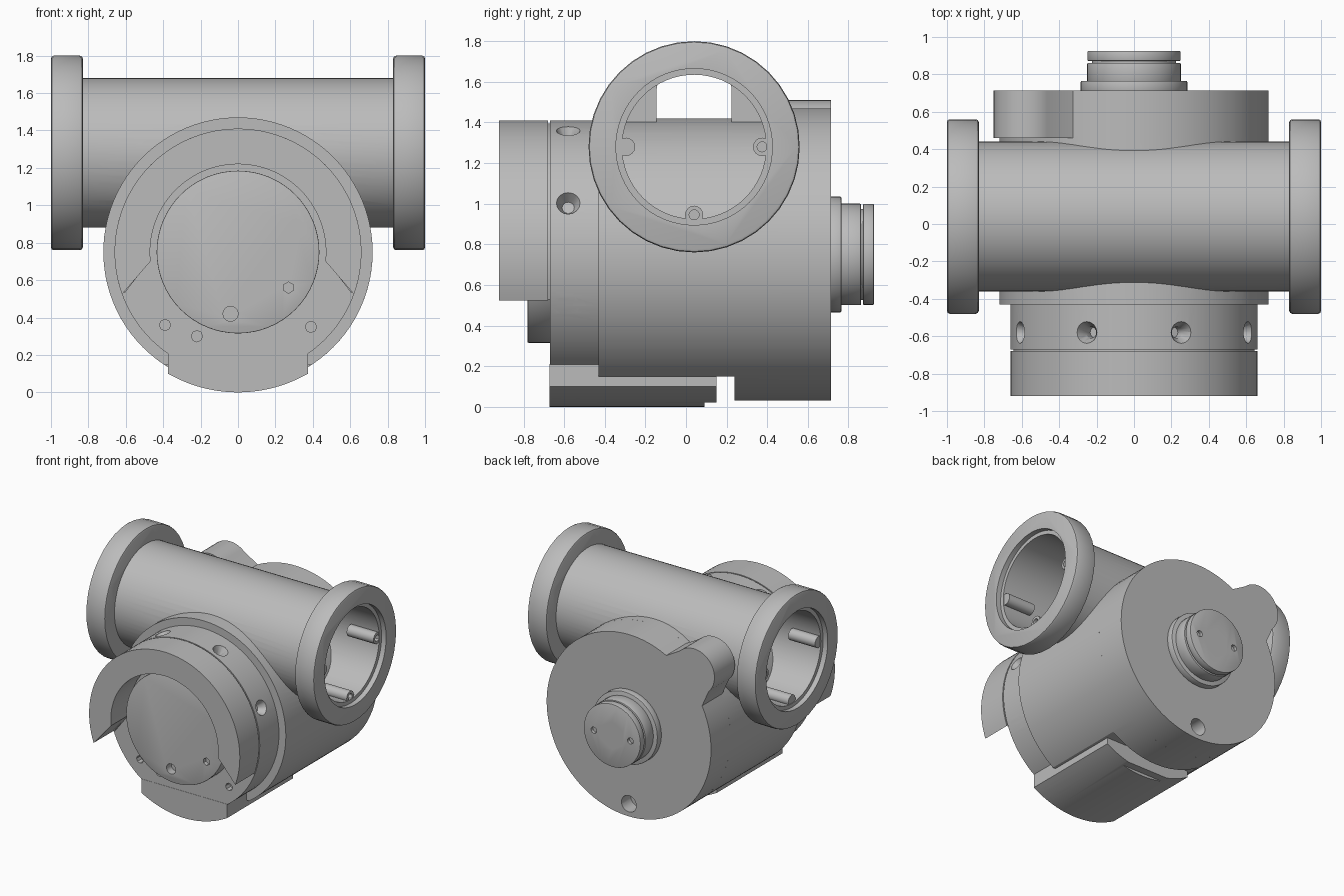
import bpy, bmesh
from math import sin, cos, radians
from mathutils import Vector, Matrix

cube = bpy.data.objects.get("Cube")
if cube:
    bpy.data.objects.remove(cube)

grey = bpy.data.materials.new("machined grey")
grey.use_nodes = True
grey.diffuse_color = (0.5, 0.5, 0.5, 1)
grey.node_tree.nodes["Principled BSDF"].inputs["Base Color"].default_value = grey.diffuse_color

AXIS_Z = 0.75           # height of the main barrel axis
PIPE_Y, PIPE_Z = 0.04, 1.28


def finish(name, bm):
    bmesh.ops.recalc_face_normals(bm, faces=bm.faces)
    mesh = bpy.data.meshes.new(name)
    bm.to_mesh(mesh)
    bm.free()
    mesh.materials.append(grey)
    obj = bpy.data.objects.new(name, mesh)
    bpy.context.collection.objects.link(obj)
    return obj


def cyl(name, start, end, r, r2=None, sides=64, bevel=0):
    """Cylinder or cone between two points, optionally with softened rims."""
    a, b = Vector(start), Vector(end)
    bm = bmesh.new()
    bmesh.ops.create_cone(bm, cap_ends=True, segments=sides, radius1=r,
                          radius2=r if r2 is None else r2, depth=(b - a).length)
    if bevel:
        rims = [e for e in bm.edges if abs(e.verts[0].co.z - e.verts[1].co.z) < 1e-5]
        bmesh.ops.bevel(bm, geom=rims, offset=bevel, segments=2, profile=0.5, affect='EDGES')
    rot = (b - a).to_track_quat('Z', 'Y').to_matrix().to_4x4()
    bm.transform(Matrix.Translation((a + b) / 2) @ rot)
    return finish(name, bm)


def barrel(name, y0, y1, r, **kw):
    return cyl(name, (0, y0, AXIS_Z), (0, y1, AXIS_Z), r, **kw)


def hole(x, z, y0, y1, r, **kw):
    return cyl("cutter", (x, y0, z), (x, y1, z), r, **{"sides": 20, **kw})


def arc(r, a0, a1, n, cx=0, cz=AXIS_Z):
    angles = [radians(a0 + (a1 - a0) * i / n) for i in range(n + 1)]
    return [(cx + r * cos(t), cz + r * sin(t)) for t in angles]


def prism(name, points, y0, y1):
    """Extrude an x-z outline along y."""
    bm = bmesh.new()
    face = bm.faces.new([bm.verts.new((x, y0, z)) for x, z in points])
    out = bmesh.ops.extrude_face_region(bm, geom=[face])["geom"]
    moved = [v for v in out if isinstance(v, bmesh.types.BMVert)]
    bmesh.ops.translate(bm, verts=moved, vec=(0, y1 - y0, 0))
    return finish(name, bm)


def box(name, lo, hi, bevel=0):
    bm = bmesh.new()
    bmesh.ops.create_cube(bm, size=1)
    for v in bm.verts:
        v.co = [l + (h - l) * (c + 0.5) for l, h, c in zip(lo, hi, v.co)]
    if bevel:
        long_edges = [e for e in bm.edges if abs(e.verts[0].co.x - e.verts[1].co.x) > 0.01]
        bmesh.ops.bevel(bm, geom=long_edges, offset=bevel, segments=6, profile=0.5, affect='EDGES')
    return finish(name, bm)


def combine(obj, tools, op='DIFFERENCE'):
    bpy.context.view_layer.objects.active = obj
    for tool in tools:
        mod = obj.modifiers.new("combine", 'BOOLEAN')
        mod.operation, mod.solver, mod.object = op, 'EXACT', tool
        bpy.ops.object.modifier_apply(modifier=mod.name)
        bpy.data.objects.remove(tool)


def along_pipe(name, x0, x1, r, **kw):
    return cyl(name, (x0, PIPE_Y, PIPE_Z), (x1, PIPE_Y, PIPE_Z), r, **kw)


# Main barrel merged with the crossing pipe, bored from both ends
housing = barrel("housing", -0.43, 0.47, 0.72, sides=96)
combine(housing, [along_pipe("pipe", -0.86, 0.86, 0.4)], 'UNION')
combine(housing, [along_pipe("cutter", s * 0.15, s * 1.1, 0.355) for s in (-1, 1)])
combine(housing, [box("cutter", (-0.5, -0.145, 1.3), (0.5, 0.225, 1.64), 0.08)])
combine(housing, [barrel("core", -0.4, 0.44, 0.67, sides=96)], 'UNION')
combine(housing, [box("cutter", (-0.6, -0.6, -0.1), (0.6, 0.24, 0.15))])

# Pipe flanges with a recessed lip and three screw lugs inside
for side, s in (("left", 1), ("right", -1)):
    flange = along_pipe(side + "_flange", s * 0.83, s, 0.52, sides=40, bevel=0.015)
    combine(flange, [along_pipe("cutter", s * 0.7, s * 1.1, 0.355),
                     along_pipe("cutter", s * 0.96, s * 1.1, 0.385)])
    for i, angle in enumerate((0, 180, 270)):
        y = PIPE_Y + 0.335 * cos(radians(angle))
        z = PIPE_Z + 0.335 * sin(radians(angle))
        lug = cyl(f"{side}_screw_lug_{i + 1}", (s * 0.72, y, z), (s * 0.955, y, z), 0.045, sides=16)
        combine(lug, [cyl("cutter", (s * 0.88, y, z), (s * 1.1, y, z), 0.025, sides=12)])

# Front ring with eight countersunk radial holes, and the curved foot under it
ring = barrel("front_ring", -0.67, -0.42, 0.66, sides=96)
foot = prism("foot", arc(0.75, 240, 300, 24) + [(0.375, 0.21), (-0.375, 0.21)], -0.672, 0.15)
combine(foot, [box("cutter", (-0.6, 0.09, -0.1), (0.6, 0.3, 0.022))])


def radial_cutters(r, angles):
    for angle in angles:
        d = Vector((sin(radians(angle)), 0, cos(radians(angle))))
        mid = Vector((0, -0.58, AXIS_Z))
        yield cyl("cutter", mid + d * (r - 0.06), mid + d * (r + 0.02), 0.03, 0.068, sides=16)
        yield cyl("cutter", mid + d * (r - 0.12), mid + d * (r - 0.04), 0.03, sides=16)


combine(ring, list(radial_cutters(0.66, [22.5 + 45 * i for i in range(8) if i not in (3, 4)])))
combine(foot, list(radial_cutters(0.75, (157.5, 202.5))))
combine(ring, [hole(x, z, -0.7, -0.62, 0.03, sides=8)
               for x, z in ((0.44, 0.57), (-0.39, 0.36), (0.39, 0.35), (-0.22, 0.3))])

# Round front cover
cover = barrel("front_cover", -0.78, -0.66, 0.435, bevel=0.004)
combine(cover, [hole(0.31, 0.89, -0.8, -0.72, 0.04), hole(-0.04, 0.42, -0.8, -0.72, 0.04),
                hole(0.27, 0.56, -0.8, -0.75, 0.03, sides=6)])

# Horseshoe collar around the cover with counterbored screws
outline = arc(0.66, -20, 200, 64) + arc(0.47, 186, -6, 48)
collar = prism("horseshoe_collar", outline, -0.92, -0.68)
prism("collar_seat", arc(0.645, -20, 200, 64) + arc(0.48, 186, -6, 48), -0.69, -0.66)
for i, (x, z) in enumerate(((-0.39, 1.14), (0.39, 1.14), (-0.55, 0.75), (0.55, 0.75))):
    combine(collar, [hole(x, z, -0.95, -0.87, 0.075)])
    screw = hole(x, z, -0.89, -0.86, 0.05)
    screw.name = f"collar_screw_{i + 1}"
    combine(screw, [hole(x, z, -0.95, -0.872, 0.028, sides=6)])

# Back plate with an upper corner lobe and three bolt holes
lobe = arc(0.18, 45, 225, 20, -0.57, 1.33)
plate = prism("back_plate", arc(0.72, 153, 477, 80) + lobe, 0.46, 0.715)
combine(plate, [hole(x, AXIS_Z + z, 0.6, 0.8, 0.065)
                for x, z in ((0, 0.62), (0.62, 0), (0, -0.62))])

# Stepped output shaft with a hex socket and two pin holes
barrel("shaft_shoulder", 0.7, 0.765, 0.285, bevel=0.006)
barrel("shaft_step", 0.76, 0.862, 0.25, bevel=0.006)
barrel("shaft_groove", 0.855, 0.88, 0.225)
cap = barrel("shaft_cap", 0.872, 0.925, 0.248, bevel=0.004)
combine(cap, [hole(0, AXIS_Z, 0.8, 1, 0.11, sides=6)])
combine(cap, [hole(s * 0.16, AXIS_Z, 0.9, 1, 0.025, sides=12) for s in (-1, 1)])
for part in ("shaft_step", "shaft_groove"):
    combine(bpy.data.objects[part], [hole(0, AXIS_Z, 0.81, 1, 0.11, sides=6)])

# Smooth curved faces while keeping machined edges crisp
bpy.ops.object.select_all(action='DESELECT')
for obj in bpy.context.collection.objects:
    if obj.type == 'MESH' and obj.data.materials and obj.data.materials[0] == grey:
        obj.select_set(True)
        bpy.context.view_layer.objects.active = obj
bpy.ops.object.shade_smooth_by_angle(angle=radians(30))
